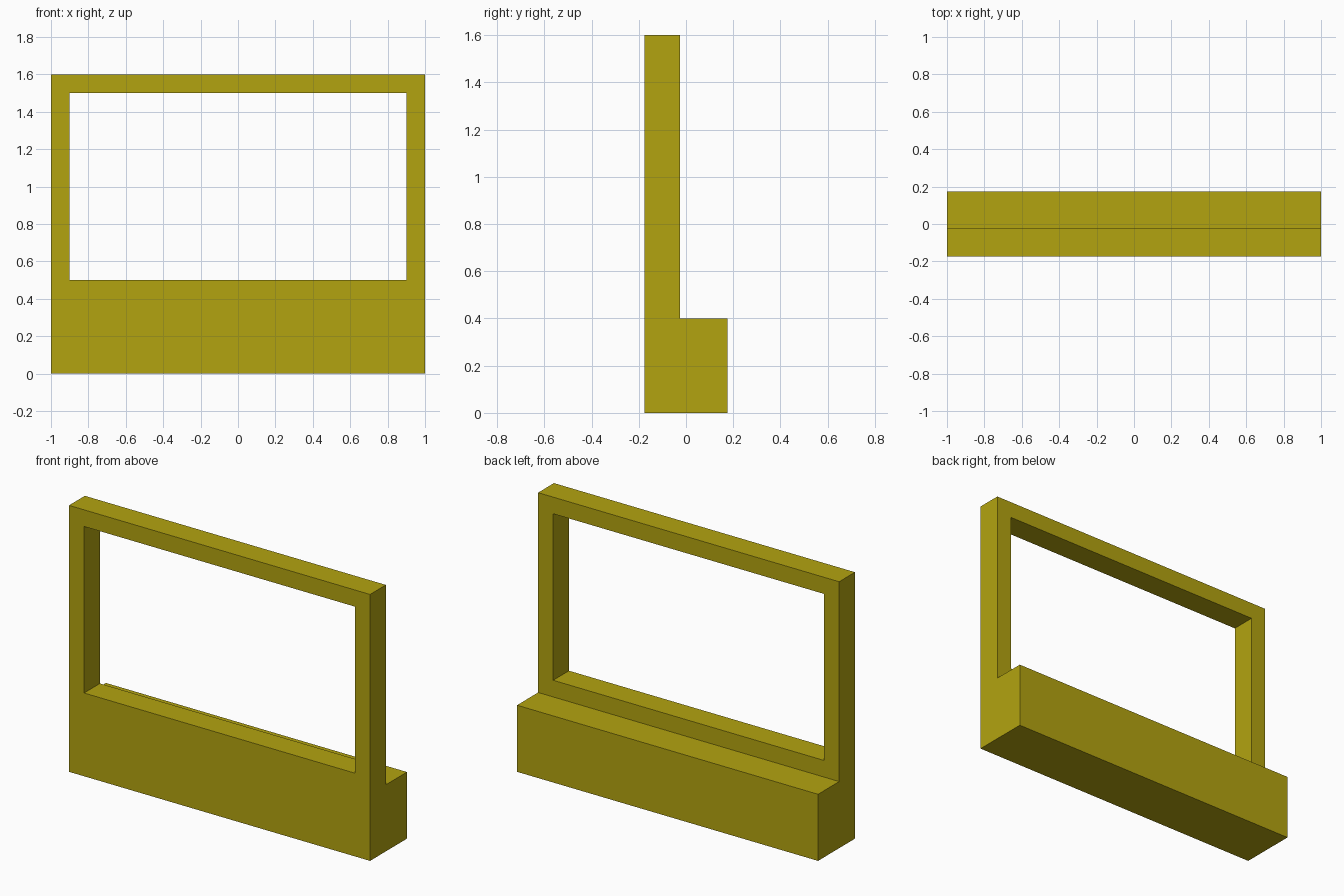
import bpy
import bmesh

if "Cube" in bpy.data.objects:
    bpy.data.objects.remove(bpy.data.objects["Cube"])

# Mustard yellow paint
paint = bpy.data.materials.new("mustard_yellow")
paint.diffuse_color = (0.45, 0.37, 0.005, 1.0)
paint.use_nodes = True
paint.node_tree.nodes["Principled BSDF"].inputs["Base Color"].default_value = paint.diffuse_color


def extrude_profile(name, points, half_width):
    """Extrude a closed (y, z) profile along x, centred on x = 0."""
    bm = bmesh.new()
    face = bm.faces.new([bm.verts.new((-half_width, y, z)) for y, z in points])
    result = bmesh.ops.extrude_face_region(bm, geom=[face])
    moved = [v for v in result["geom"] if isinstance(v, bmesh.types.BMVert)]
    bmesh.ops.translate(bm, verts=moved, vec=(2 * half_width, 0, 0))
    bmesh.ops.recalc_face_normals(bm, faces=bm.faces)
    mesh = bpy.data.meshes.new(name)
    bm.to_mesh(mesh)
    bm.free()
    obj = bpy.data.objects.new(name, mesh)
    bpy.context.collection.objects.link(obj)
    return obj


FRONT, STEP, BACK = -0.175, -0.025, 0.175

# Upright panel with a lower ledge behind it
body = extrude_profile("window_wall", [
    (FRONT, 0), (BACK, 0), (BACK, 0.4),
    (STEP, 0.4), (STEP, 1.6), (FRONT, 1.6)], 1.0)
body.data.materials.append(paint)

# Rectangular window opening
cutter = extrude_profile("opening_cutter", [
    (-0.4, 0.5), (0.4, 0.5), (0.4, 1.5), (-0.4, 1.5)], 0.9)
cutter.data.materials.append(paint)
cutter.hide_render = True

cut = body.modifiers.new("opening", 'BOOLEAN')
cut.operation = 'DIFFERENCE'
cut.solver = 'EXACT'
cut.object = cutter
bpy.context.view_layer.objects.active = body
bpy.ops.object.modifier_apply(modifier=cut.name)
bpy.data.objects.remove(cutter)
